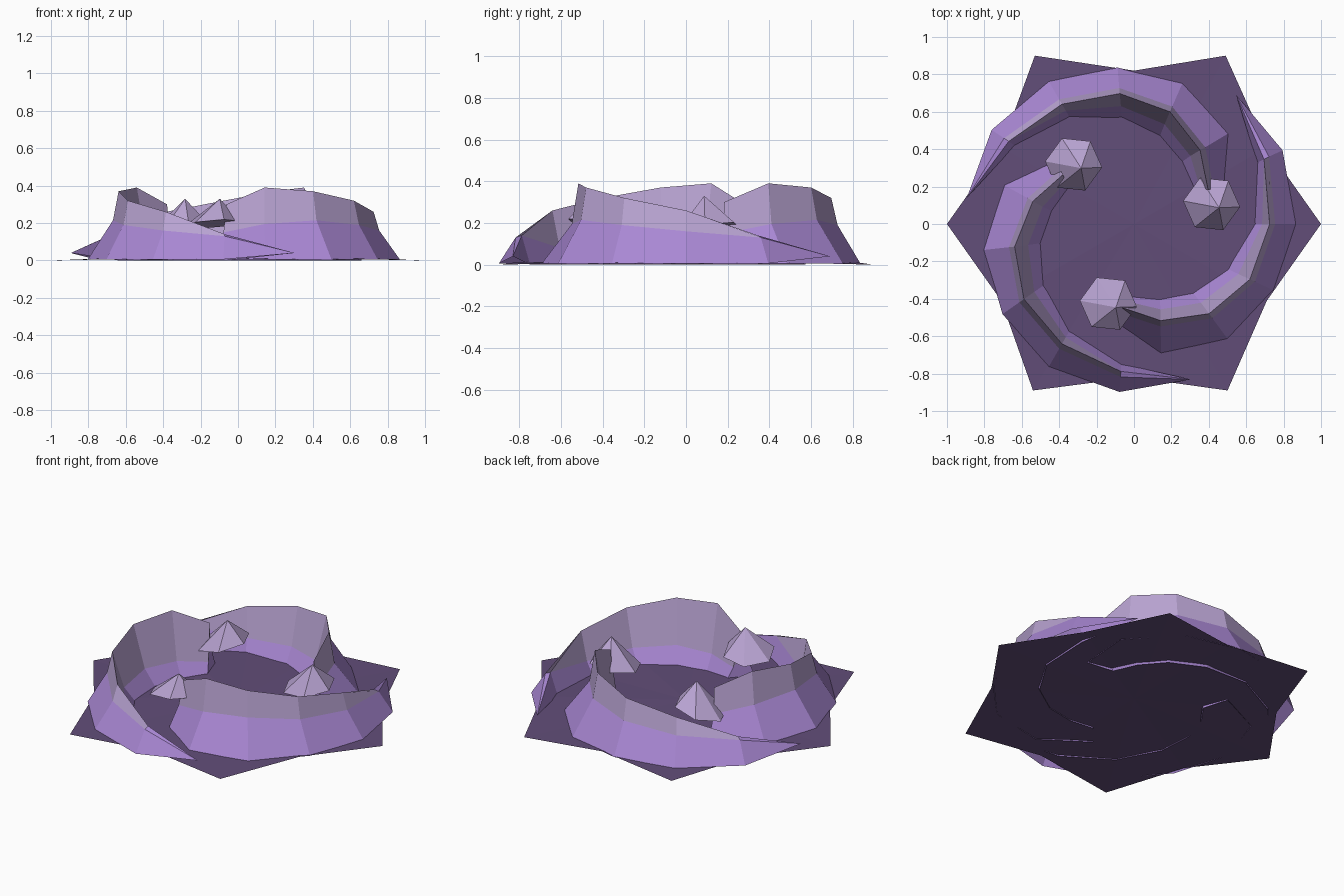
import bpy, bmesh, math
from mathutils import Vector, Matrix

cube = bpy.data.objects.get("Cube")
if cube:
    bpy.data.objects.remove(cube, do_unlink=True)

CENTRE = Vector((-0.015, 0, 0))


def material(name, rgb):
    m = bpy.data.materials.new(name)
    m.use_nodes = True
    m.diffuse_color = (*rgb, 1)
    m.node_tree.nodes["Principled BSDF"].inputs["Base Color"].default_value = (*rgb, 1)
    return m


DARK = material("dark violet", (0.122, 0.075, 0.19))
PURPLE = material("bright purple", (0.40, 0.245, 0.66))
MAUVE = material("pale mauve", (0.48, 0.365, 0.64))


def polar(r, degrees, z):
    a = math.radians(degrees)
    return Vector((r * math.cos(a), r * math.sin(a), z))


def finish(bm, name, materials):
    bmesh.ops.remove_doubles(bm, verts=bm.verts, dist=0.0005)
    bmesh.ops.recalc_face_normals(bm, faces=bm.faces)
    mesh = bpy.data.meshes.new(name)
    bm.to_mesh(mesh)
    bm.free()
    for m in materials:
        mesh.materials.append(m)
    obj = bpy.data.objects.new(name, mesh)
    bpy.context.collection.objects.link(obj)
    return obj


# Star-shaped ground sheet, slightly raised in the middle
bm = bmesh.new()
tips = [(1, 0), (0.49, 0.9), (-0.53, 0.9), (-1, 0), (-0.54, -0.89), (0.5, -0.89)]
rim = []
for i, (x, y) in enumerate(tips):
    rim.append(bm.verts.new((x, y, 0)))
    rim.append(bm.verts.new(polar(0.82, 30 + 60 * i, 0.011)))
hub = bm.verts.new((0, 0, 0.02))
for i, v in enumerate(rim):
    bm.faces.new((hub, v, rim[(i + 1) % len(rim)]))
base = finish(bm, "star_base", [DARK])
if base.data.polygons[0].normal.z < 0:
    base.data.flip_normals()

# Stations of one arm: angle, lean of the section, outer foot, ridge, inner foot,
# shoulder height, ridge height
STATIONS = [
    (146, 0, 0.90, 0.79, 0.75, 0.13, 0.14),
    (120, 0, 0.88, 0.74, 0.66, 0.16, 0.26),
    (95, 0, 0.84, 0.70, 0.565, 0.19, 0.32),
    (71, 1, 0.80, 0.635, 0.49, 0.215, 0.37),
    (47, 4, 0.71, 0.54, 0.425, 0.195, 0.39),
    (24, 6, 0.52, 0.45, 0.38, 0.15, 0.30),
]


def arm(name, turn):
    bm = bmesh.new()
    spin = Matrix.Rotation(turn, 4, "Z")
    rows = [[polar(0.89, 171, 0.04)] * 5]
    for a, lean, outer, ridge, inner, shoulder, top in STATIONS:
        profile = [(outer, -lean, 0.006), (ridge + 0.03, -lean / 4, shoulder), (ridge, 0, top),
                   ((ridge + inner) / 2, lean / 2, shoulder * 0.5), (inner, lean, 0)]
        rows.append([polar(r, a + shift, z) for r, shift, z in profile])
    # The crest starts as a point where the tail ends
    rows[1][3] = rows[1][2]
    rows = [[bm.verts.new(CENTRE + spin @ p) for p in row] for row in rows]
    # Feet and tail are purple, crest is mauve
    for i, (p, q) in enumerate(zip(rows, rows[1:])):
        for k in range(4):
            f = bm.faces.new((p[k], p[k + 1], q[k + 1], q[k]))
            f.material_index = 1 if i and k in (1, 2) else 0
    end = rows[-1]
    bm.faces.new((end[0], end[1], end[3], end[4]))
    bm.faces.new((end[1], end[2], end[3])).material_index = 1
    finish(bm, name, [PURPLE, MAUVE])


def pod(name, turn, height, slope, direction):
    # Six-sided cone whose base is tipped up in the given direction
    bm = bmesh.new()
    middle = CENTRE + Matrix.Rotation(turn, 4, "Z") @ polar(0.443, 14, height)
    tilt = polar(slope, direction, 0)
    ring = []
    for i in range(6):
        p = polar(0.153, 60 * i - 6, 0)
        p.z = p.dot(tilt)
        ring.append(bm.verts.new(middle + p))
    apex = bm.verts.new(middle + Vector((0.04, -0.02, 0.33 - height)))
    for i in range(6):
        bm.faces.new((ring[i], ring[(i + 1) % 6], apex))
    bm.faces.new(ring[::-1])
    finish(bm, name, [MAUVE])


ARMS = [
    ("back", 0.18, 0.15, 45),
    ("left_side", 0.195, 0.16, -60),
    ("right_side", 0.175, 0.25, 20),
]
for n, (place, height, slope, direction) in enumerate(ARMS):
    turn = -math.tau / 3 * n
    arm(place + "_spiral_arm", turn)
    pod(place + "_arm_pod", turn, height, slope, direction)
